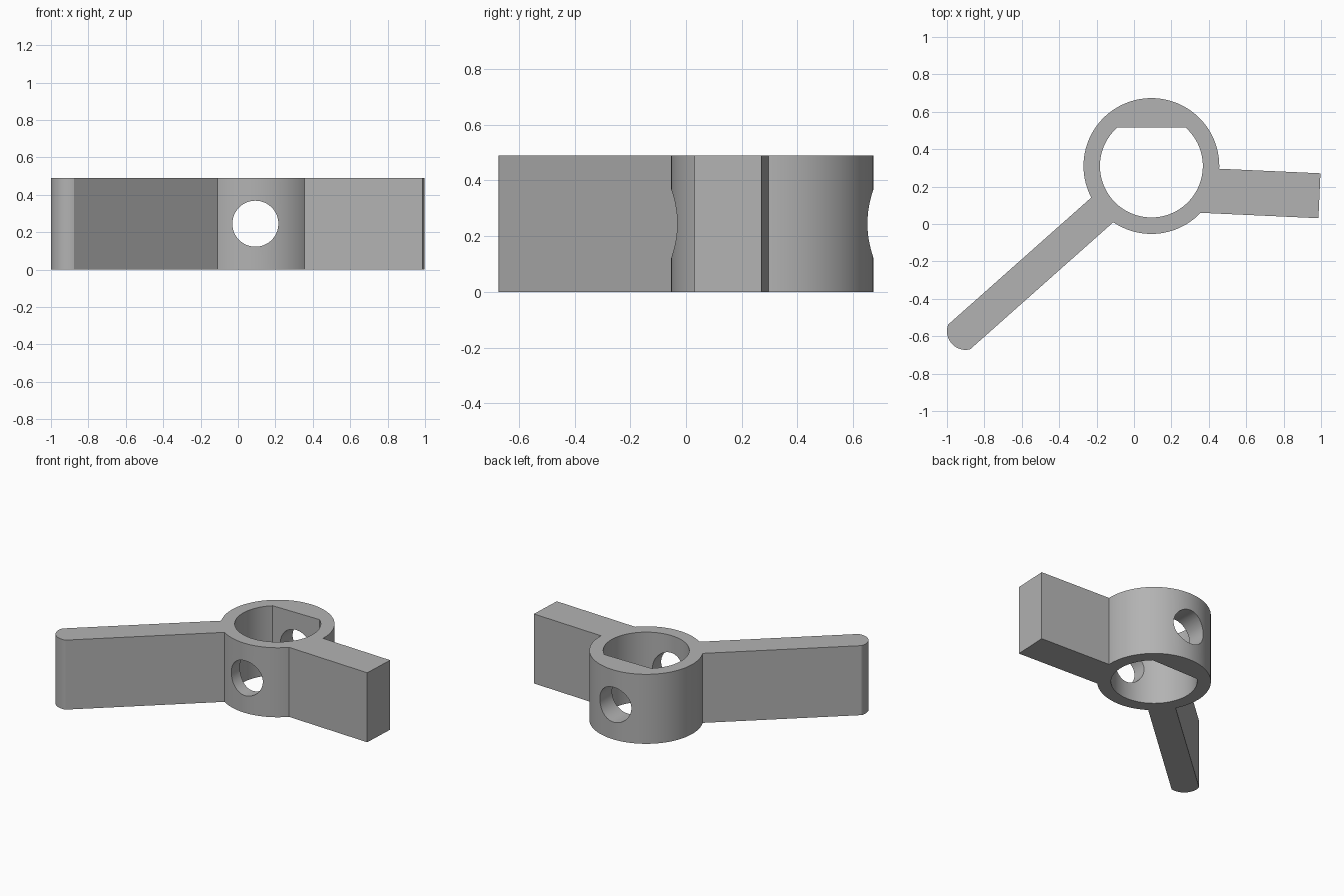
import bpy, bmesh, math
from mathutils import Vector, Matrix

if "Cube" in bpy.data.objects:
    bpy.data.objects.remove(bpy.data.objects["Cube"])

H = 0.49                      # overall height
C = Vector((0.093, 0.31))     # hub centre
R_OUT, R_BORE, R_HOLE = 0.363, 0.275, 0.123

grey = bpy.data.materials.new("grey")
grey.diffuse_color = (0.45, 0.45, 0.45, 1)
grey.use_nodes = True
grey.node_tree.nodes["Principled BSDF"].inputs["Base Color"].default_value = grey.diffuse_color


def arc(c, r, a0, a1, n):
    """Points along an arc, angles in radians."""
    return [(c[0] + r * math.cos(a0 + (a1 - a0) * i / n),
             c[1] + r * math.sin(a0 + (a1 - a0) * i / n)) for i in range(n + 1)]


def prism(name, pts, z0, z1):
    """Extrude a counter-clockwise outline upwards."""
    bm = bmesh.new()
    base = bm.faces.new([bm.verts.new((x, y, z0)) for x, y in pts])
    top = bmesh.ops.extrude_face_region(bm, geom=[base])["geom"]
    bmesh.ops.translate(bm, vec=(0, 0, z1 - z0),
                        verts=[v for v in top if isinstance(v, bmesh.types.BMVert)])
    bmesh.ops.recalc_face_normals(bm, faces=bm.faces)
    mesh = bpy.data.meshes.new(name)
    bm.to_mesh(mesh)
    bm.free()
    mesh.materials.append(grey)
    ob = bpy.data.objects.new(name, mesh)
    bpy.context.collection.objects.link(ob)
    return ob


def combine(target, other, operation):
    """Apply a boolean and remove the other object."""
    mod = target.modifiers.new(operation.lower(), 'BOOLEAN')
    mod.operation, mod.solver, mod.object = operation, 'EXACT', other
    bpy.context.view_layer.objects.active = target
    bpy.ops.object.modifier_apply(modifier=mod.name)
    bpy.data.objects.remove(other)


# Round hub
body = prism("hub_with_arms", arc(C, R_OUT, 0, math.tau, 128)[:-1], 0, H)

# Short square-ended arm
short_arm = prism("short_arm", [(0.2, 0.067), (0.986, 0.031), (0.997, 0.271), (0.2, 0.307)], 0, H)
combine(body, short_arm, 'UNION')

# Long arm with rounded tip
tip, root, half = Vector((-0.9, -0.573)), Vector((-0.17, 0.075)), 0.0885
d = (root - tip).normalized()
side = Vector((-d.y, d.x)) * half
inner = root + d * 0.15
heading = math.atan2(-d.y, -d.x)
spread = math.asin(half / 0.1)
outline = arc(tip, 0.1, heading - spread, heading + spread, 24)
outline += [tuple(inner - side), tuple(inner + side)]
long_arm = prism("long_arm", outline, 0, H)
combine(body, long_arm, 'UNION')

# D-shaped bore, flat towards the back
flat = math.asin((0.515 - C.y) / R_BORE)
bore = prism("bore_cutter", arc(C, R_BORE, math.pi - flat, math.tau + flat, 110), -0.1, H + 0.1)
combine(body, bore, 'DIFFERENCE')

# Cross hole running front to back
hole = prism("cross_hole_cutter", arc((0, 0), R_HOLE, 0, math.tau, 64)[:-1], -0.6, 0.6)
hole.data.transform(Matrix.Translation((C.x, C.y, H / 2)) @ Matrix.Rotation(math.pi / 2, 4, 'X'))
combine(body, hole, 'DIFFERENCE')

# Smooth curved walls, sharp edges
bpy.ops.object.select_all(action='DESELECT')
body.select_set(True)
bpy.context.view_layer.objects.active = body
bpy.ops.object.shade_smooth_by_angle(angle=math.radians(25))
